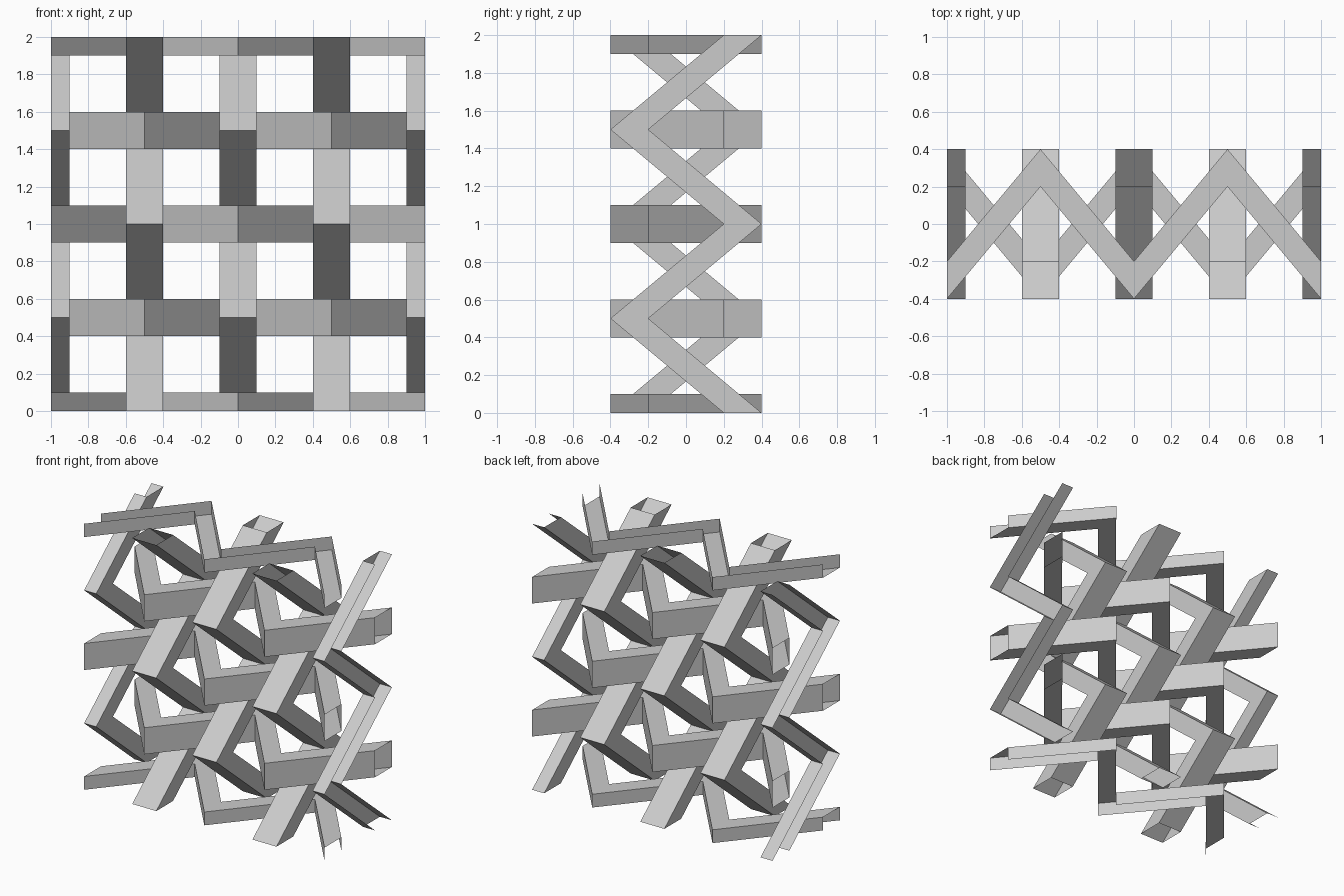
import bpy

if "Cube" in bpy.data.objects:
    bpy.data.objects.remove(bpy.data.objects["Cube"])

STEP, HALF, AMP = 0.5, 0.1, 0.3   # weave pitch, half tube width, zigzag amplitude


def zigzag_tube(name, k, vertical):
    """Open-ended square tube zigzagging in y; border tubes are cut in half and left open."""
    centre = -1 + STEP * k
    lo, hi = max(centre - HALF, -1), min(centre + HALF, 1)
    verts, faces = [], []
    for i in range(5):
        t = -1 + STEP * i
        y = AMP if (i + k + vertical) % 2 else -AMP
        for w, d in ((lo, -HALF), (hi, -HALF), (hi, HALF), (lo, HALF)):
            verts.append((w, y + d, t + 1) if vertical else (t, y + d, w + 1))
    # walls in order: front, high side, back, low side
    walls = [0, 1, 2, 3]
    if k == 4:
        walls.remove(1)
    if k == 0:
        walls.remove(3)
    for i in range(4):
        a, b = 4 * i, 4 * i + 4
        for p in walls:
            q = (p + 1) % 4
            face = (a + p, b + p, b + q, a + q)
            faces.append(face[::-1] if vertical else face)
    mesh = bpy.data.meshes.new(name)
    mesh.from_pydata(verts, [], faces)
    obj = bpy.data.objects.new(name, mesh)
    bpy.context.collection.objects.link(obj)


# Five strands each way, interlaced in opposite phase
for k in range(5):
    zigzag_tube(f"horizontal_strand_{k + 1}", k, 0)
    zigzag_tube(f"vertical_strand_{k + 1}", k, 1)
